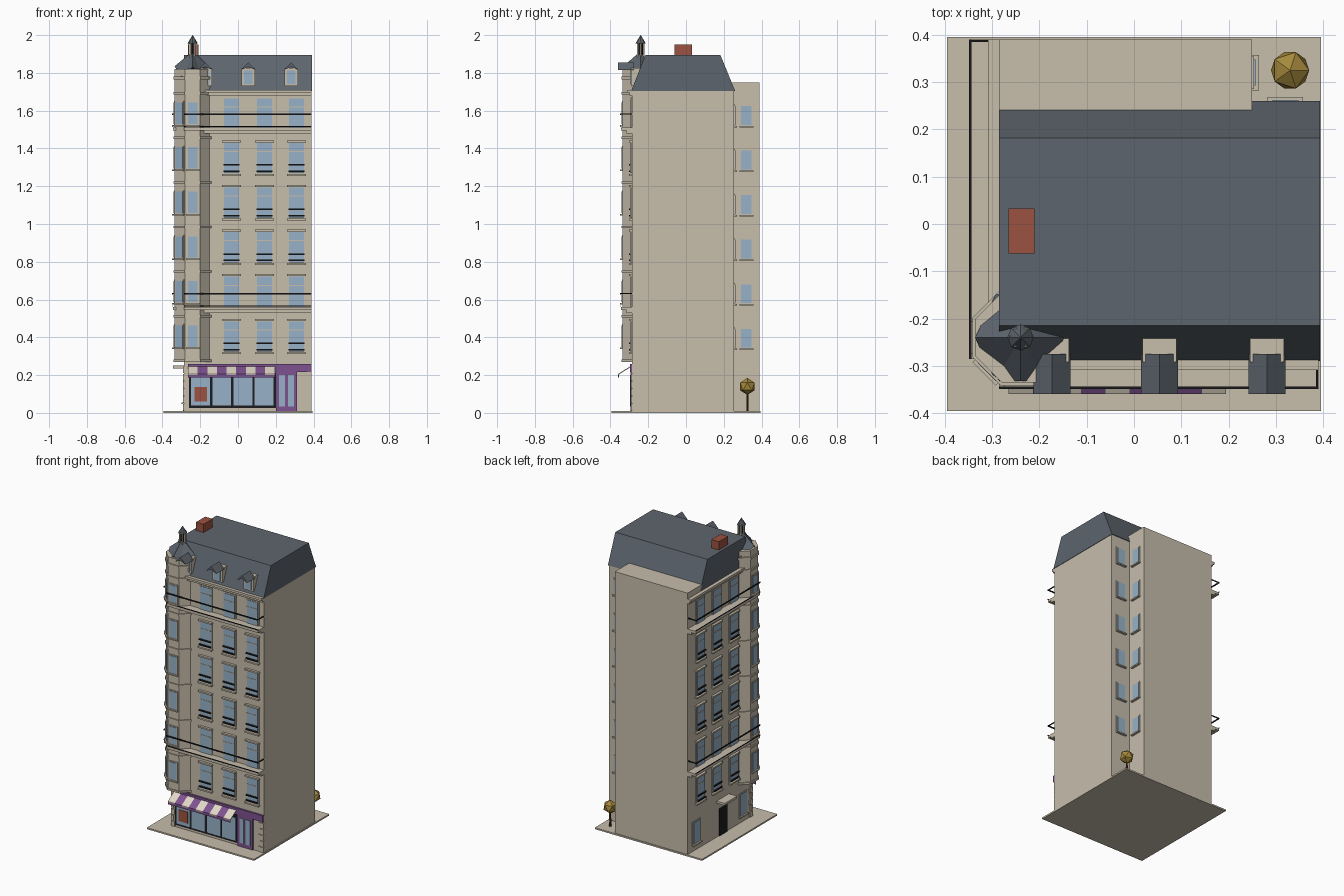
import bpy, bmesh, math
from mathutils import Matrix, Vector

cube = bpy.data.objects.get("Cube")
if cube:
    bpy.data.objects.remove(cube, do_unlink=True)


def material(name, rgb):
    m = bpy.data.materials.new(name)
    m.use_nodes = True
    m.diffuse_color = (*rgb, 1)
    m.node_tree.nodes["Principled BSDF"].inputs["Base Color"].default_value = (*rgb, 1)
    return m


STONE = material("stone", (0.57, 0.51, 0.41))
SLATE = material("slate", (0.11, 0.13, 0.155))
GLASS = material("glass", (0.31, 0.45, 0.58))
IRON = material("black_iron", (0.012, 0.012, 0.014))
PURPLE = material("purple", (0.21, 0.085, 0.28))
CREAM = material("cream", (0.75, 0.69, 0.57))
BRICK = material("brick_red", (0.33, 0.085, 0.05))
GOLD = material("gold_leaves", (0.38, 0.25, 0.045))
BARK = material("bark", (0.09, 0.02, 0.012))

parts = {}


def part(name, mat):
    return parts.setdefault(name, (bmesh.new(), mat))[0]


def box(name, mat, lo, hi, frame=Matrix()):
    lo, hi = Vector(lo), Vector(hi)
    m = frame @ Matrix.Translation((lo + hi) / 2) @ Matrix.Diagonal((*(hi - lo), 1))
    bmesh.ops.create_cube(part(name, mat), size=1, matrix=m)


def loft(name, mat, ring_a, ring_b):
    """Closed solid between two rings with the same number of points."""
    bm = part(name, mat)
    a = [bm.verts.new(p) for p in ring_a]
    b = [bm.verts.new(p) for p in ring_b]
    faces = [bm.faces.new(a), bm.faces.new(b[::-1])]
    for i in range(len(a)):
        j = (i + 1) % len(a)
        faces.append(bm.faces.new((a[j], a[i], b[i], b[j])))
    bmesh.ops.recalc_face_normals(bm, faces=faces)


def ring(cx, cy, r, z, n, turn=0.0):
    return [(cx + r * math.cos(turn + math.tau * i / n),
             cy + r * math.sin(turn + math.tau * i / n), z) for i in range(n)]


def wall(x, y, degrees):
    """Wall frame: local x runs along the wall, local -y points outward."""
    return Matrix.Translation((x, y, 0)) @ Matrix.Rotation(math.radians(degrees), 4, 'Z')


FRONT, LEFT = wall(0, -0.285, 0), wall(-0.285, 0, -90)
PITCH = 0.236


def plate(name, mat, frame, u, w, z0, z1, out, back=0.0):
    box(name, mat, (u - w / 2, -out, z0), (u + w / 2, -back, z1), frame)


def small_window(side, frame, u, z, w, h):
    plate(side + "_window_frames", STONE, frame, u, w + 0.014, z - 0.007, z + h + 0.007, 0.004)
    plate(side + "_window_glass", GLASS, frame, u, w, z, z + h, 0.007)
    plate(side + "_window_sills", STONE, frame, u, w + 0.02, z - 0.013, z - 0.005, 0.014)


def tall_window(side, frame, u, row):
    z = 0.325 + row * PITCH
    plate(side + "_window_surrounds", STONE, frame, u, 0.096, z, z + 0.168, 0.005)
    plate(side + "_window_glass", GLASS, frame, u, 0.08, z, z + 0.16, 0.008)
    plate(side + "_window_transoms", STONE, frame, u, 0.08, z + 0.112, z + 0.117, 0.010)
    if row < 5:
        plate(side + "_window_lintels", STONE, frame, u, 0.1, z + 0.163, z + 0.173, 0.016)
    if row in (0, 2, 3, 4):
        plate(side + "_window_sills", STONE, frame, u, 0.1, z - 0.014, z - 0.004, 0.018)
        for dz in (0.006, 0.04):
            plate(side + "_window_guards", IRON, frame, u, 0.084, z + dz, z + dz + 0.008, 0.018, 0.010)


# Pavement, main block and rear wing
box("pavement", STONE, (-0.395, -0.395, 0), (0.395, 0.395, 0.01))
box("main_block", STONE, (-0.285, -0.285, 0.005), (0.39, 0.255, 1.71))
box("rear_wing", STONE, (-0.285, 0.2, 0.005), (0.25, 0.39, 1.75))

# Mansard roof and chimney
profile = ((-0.29, 1.705), (-0.215, 1.895), (0.182, 1.895), (0.26, 1.705))
loft("mansard_roof", SLATE, [(-0.285, y, z) for y, z in profile], [(0.393, y, z) for y, z in profile])
box("chimney", BRICK, (-0.265, -0.062, 1.88), (-0.21, 0.033, 1.95))

# Street facades: windows, cornice, balconies with railings
for side, frame, columns, u0, u1 in (("front", FRONT, (-0.035, 0.14, 0.31), -0.285, 0.39),
                                     ("left", LEFT, (-0.26, -0.09, 0.09), -0.39, 0.285)):
    for row in range(6):
        for u in columns:
            tall_window(side, frame, u, row)
    mid, length = (u0 + u1) / 2, u1 - u0
    plate(side + "_cornice", STONE, frame, mid, length, 1.68, 1.695, 0.014)
    plate(side + "_cornice", STONE, frame, mid, length, 1.695, 1.71, 0.024)
    end = u1 if side == "front" else u0
    for z in (0.545, 1.495):
        plate(side + "_balconies", STONE, frame, mid, length, z, z + 0.016, 0.06)
        plate(side + "_balconies", STONE, frame, mid, length, z - 0.015, z, 0.03)
        plate(side + "_railings", IRON, frame, mid, length, z + 0.018, z + 0.023, 0.063, 0.059)
        plate(side + "_railings", IRON, frame, mid, length, z + 0.083, z + 0.091, 0.064, 0.059)
        inner = end - math.copysign(0.003, end)
        plate(side + "_railings", IRON, frame, inner, 0.005, z + 0.084, z + 0.09, 0.063)

# Courtyard windows
for row in range(6):
    z = 0.345 + row * PITCH
    small_window("courtyard", wall(0.25, 0, 90), 0.32, z, 0.055, 0.1)
    small_window("courtyard", wall(0, 0.255, 180), -0.32, z, 0.055, 0.1)

# Corner turret with bands and windows
TX = TY = -0.24
APOTHEM = 0.095
RADIUS = APOTHEM / math.cos(math.pi / 8)


def turret_band(name, r, z0, z1):
    loft(name, STONE, ring(TX, TY, r, z0, 8, math.pi / 8), ring(TX, TY, r, z1, 8, math.pi / 8))


turret_band("turret", RADIUS, 0.27, 1.82)
for row in range(7):
    z = 0.27 + row * PITCH
    turret_band("turret_bands", RADIUS + 0.007, z, z + 0.012)
turret_band("turret_bands", RADIUS + 0.007, 1.765, 1.78)
for angle in (0, -45, -90):
    face = wall(TX, TY, angle) @ Matrix.Translation((0, -APOTHEM, 0))
    for row in range(6):
        small_window("turret", face, 0, 0.35 + row * PITCH, 0.05, 0.113)

# Turret roof with an alternating eave line
bm = part("turret_roof", SLATE)
eave = [bm.verts.new((TX + r * math.cos(math.radians(a)), TY + r * math.sin(math.radians(a)), z))
        for a, r, z in ((0, 0.092, 1.83), (60, 0.1, 1.78), (120, 0.105, 1.78), (180, 0.096, 1.835),
                        (240, 0.106, 1.77), (270, 0.092, 1.835), (300, 0.106, 1.77))]
tip = bm.verts.new((TX, TY, 1.915))
hub = bm.verts.new((TX, TY, 1.8))
for i, v in enumerate(eave):
    w = eave[(i + 1) % len(eave)]
    bm.faces.new((v, w, tip))
    bm.faces.new((w, v, hub))

# Lantern on the turret
loft("lantern_core", IRON, ring(TX, TY, 0.013, 1.89, 8), ring(TX, TY, 0.013, 1.965, 8))
for x, y, _ in ring(TX, TY, 0.019, 0, 6):
    box("lantern_posts", STONE, (x - 0.004, y - 0.004, 1.88), (x + 0.004, y + 0.004, 1.965))
loft("lantern_cap", SLATE, ring(TX, TY, 0.028, 1.955, 8), ring(TX, TY, 0.001, 2.0, 8))

# Dormers
for x in (-0.173, 0.054, 0.281):
    box("dormer_bodies", STONE, (x - 0.036, -0.292, 1.73), (x + 0.036, -0.24, 1.825))
    plate("dormer_glass", GLASS, FRONT, x, 0.045, 1.74, 1.812, 0.011, 0.005)
    gable = ((x - 0.039, 1.815), (x, 1.855), (x + 0.039, 1.815), (x, 1.832))
    loft("dormer_roofs", SLATE, [(u, -0.36, z) for u, z in gable], [(u, -0.275, z) for u, z in gable])

# Shop front: glazing, bars, poster, fascia and door
plate("shop_frame", IRON, FRONT, -0.03, 0.46, 0.025, 0.215, 0.004)
for i in range(4):
    plate("shop_glass", GLASS, FRONT, -0.198 + i * 0.112, 0.1, 0.038, 0.19, 0.008)
plate("shop_poster", BRICK, FRONT, -0.197, 0.066, 0.06, 0.137, 0.011)
plate("shop_fascia", PURPLE, FRONT, 0.062, 0.656, 0.217, 0.26, 0.012)
plate("shop_door", PURPLE, FRONT, 0.257, 0.112, 0.01, 0.217, 0.008)
for u in (0.234, 0.28):
    plate("shop_door_glass", GLASS, FRONT, u, 0.032, 0.035, 0.2, 0.012)

# Striped awning with valance
STRIPE = 0.46 / 9
for i in range(9):
    x0 = -0.265 + i * STRIPE
    name, mat = ("awning_purple", PURPLE) if i % 2 else ("awning_cream", CREAM)
    sheet = ((-0.29, 0.25), (-0.36, 0.206), (-0.36, 0.2), (-0.29, 0.244))
    loft(name, mat, [(x0, y, z) for y, z in sheet], [(x0 + STRIPE, y, z) for y, z in sheet])
box("awning_valance", PURPLE, (-0.265, -0.359, 0.187), (0.195, -0.355, 0.204))

# Ground floor of the left side: windows, door and canopy
for u in (-0.3, 0.19):
    small_window("left_ground", LEFT, u, 0.06, 0.07, 0.14)
plate("side_door", IRON, LEFT, -0.02, 0.085, 0.01, 0.19, 0.006)
plate("side_door_canopy", STONE, LEFT, -0.02, 0.13, 0.235, 0.25, 0.06)

# Corner quoins
for i in range(6):
    z, w = 0.012 + i * 0.04, 0.024 if i % 2 else 0.036
    box("quoins", STONE, (-0.291, -0.291, z), (-0.291 + w * 0.8, -0.291 + w, z + 0.034))
    box("quoins", STONE, (0.39 - w, -0.291, z), (0.39, -0.28, z + 0.034))

# Courtyard tree
loft("tree_trunk", BARK, ring(0.33, 0.325, 0.007, 0.005, 6), ring(0.33, 0.325, 0.006, 0.13, 6))
bmesh.ops.create_icosphere(part("tree_crown", GOLD), subdivisions=1, radius=0.045,
                           matrix=Matrix.Translation((0.33, 0.325, 0.14)))

for name, (bm, mat) in parts.items():
    mesh = bpy.data.meshes.new(name)
    bmesh.ops.recalc_face_normals(bm, faces=bm.faces)
    bm.to_mesh(mesh)
    bm.free()
    mesh.materials.append(mat)
    bpy.context.collection.objects.link(bpy.data.objects.new(name, mesh))
